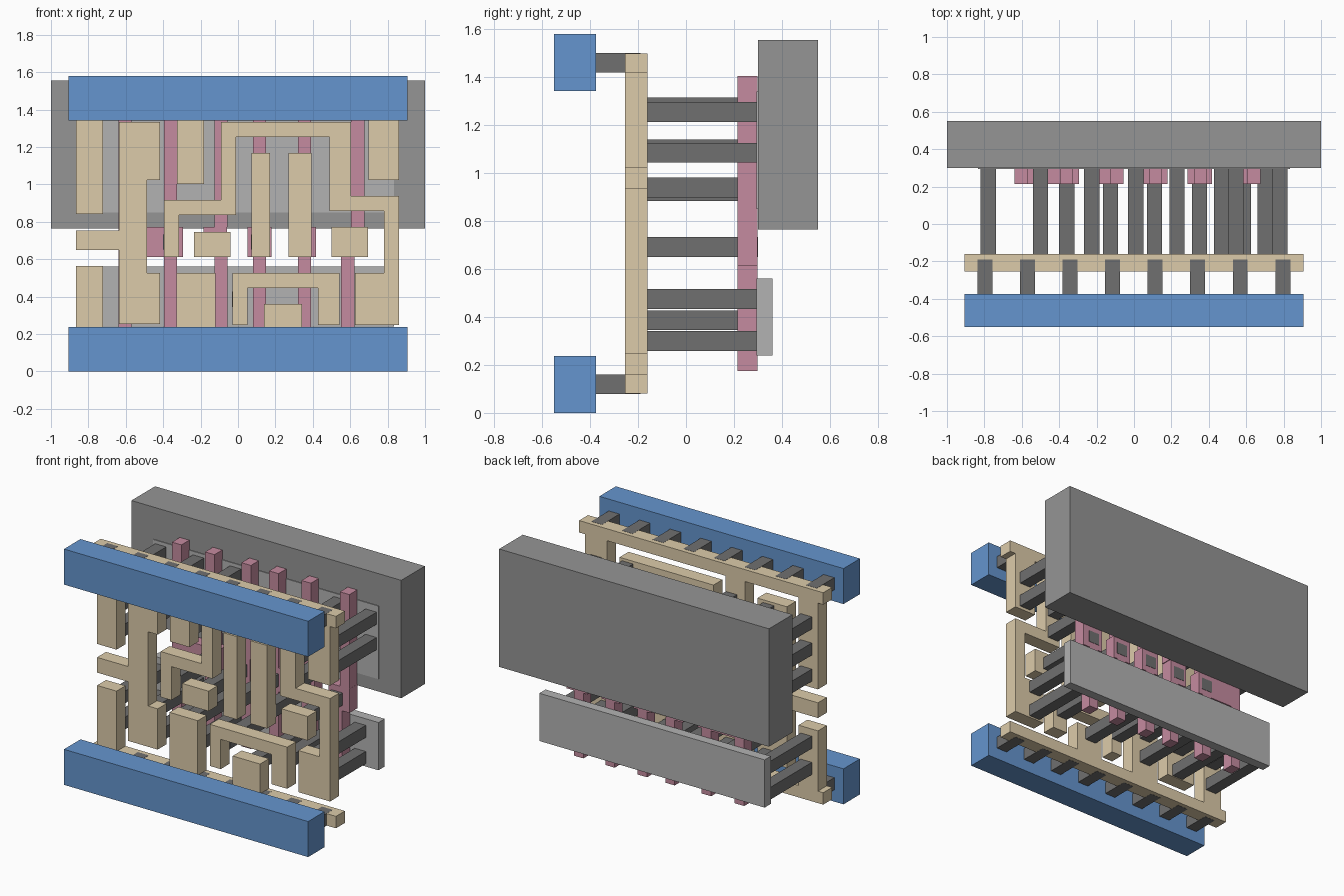
import bpy, bmesh


def material(name, rgb):
    m = bpy.data.materials.new(name)
    m.diffuse_color = (*rgb, 1)
    return m


BLUE = material("blue", (0.13, 0.30, 0.62))
TAN = material("tan", (0.72, 0.60, 0.40))
PINK = material("pink", (0.56, 0.26, 0.35))
DARK = material("dark_grey", (0.16, 0.16, 0.16))
MID = material("mid_grey", (0.30, 0.30, 0.30))
LIGHT = material("light_grey", (0.45, 0.45, 0.45))


def plate(name, outline, y0, y1, mat):
    """Extrude an x-z outline from y0 to y1."""
    bm = bmesh.new()
    face = bm.faces.new([bm.verts.new((x, y0, z)) for x, z in outline])
    ext = bmesh.ops.extrude_face_region(bm, geom=[face])
    moved = [v for v in ext["geom"] if isinstance(v, bmesh.types.BMVert)]
    bmesh.ops.translate(bm, verts=moved, vec=(0, y1 - y0, 0))
    bmesh.ops.recalc_face_normals(bm, faces=bm.faces)
    mesh = bpy.data.meshes.new(name)
    bm.to_mesh(mesh)
    bm.free()
    mesh.materials.append(mat)
    ob = bpy.data.objects.new(name, mesh)
    bpy.context.collection.objects.link(ob)
    return ob


def box(name, x0, x1, z0, z1, y0, y1, mat):
    return plate(name, [(x0, z0), (x1, z0), (x1, z1), (x0, z1)], y0, y1, mat)


def comb(name, zr, teeth, sign):
    """Rail with pads; outline runs along the rail, then back over the pads."""
    outer, inner = zr
    pts = [(-0.905, outer), (0.905, outer), (0.905, inner)]
    for x0, x1, z in reversed(teeth):
        pts += [(x1, inner), (x1, z), (x0, z), (x0, inner)]
    pts.append((-0.905, inner))
    plate(name, pts, MY[0], MY[1], TAN)


MY = (-0.255, -0.16)      # metal layer depth
PY = (0.215, 0.298)       # gate layer depth

# Back slab and the two active strips
box("well_block", -1, 1, 0.765, 1.555, 0.30, 0.55, MID)
box("upper_active_strip", -0.835, 0.835, 0.85, 1.34, 0.295, 0.36, LIGHT)
box("lower_active_strip", -0.835, 0.835, 0.24, 0.56, 0.295, 0.36, LIGHT)

# Front rails with connecting pegs
for tag, z0, pz in (("lower", 0.0, 0.08), ("upper", 1.342, 1.42)):
    box(tag + "_power_rail", -0.905, 0.905, z0, z0 + 0.238, -0.55, -0.375, BLUE)
    for i in range(8):
        x = -0.797 + i * 0.2275
        # peg is a hair taller than the metal so its sides show
        box(f"{tag}_rail_peg", x - 0.04, x + 0.04, pz - 0.001, pz + 0.081,
            -0.375, -0.19, DARK)

# Metal rails with pads
comb("upper_metal_comb", (1.50, 1.42),
     [(-0.866, -0.722, 0.842), (-0.326, -0.182, 1.003), (0.698, 0.861, 1.024)], 1)
comb("lower_metal_comb", (0.08, 0.16),
     [(-0.866, -0.722, 0.564), (-0.33, -0.12, 0.527), (0.139, 0.342, 0.36)], -1)

# Free-standing metal tracks
plate("output_track", [
    (-0.636, 0.254), (-0.417, 0.254), (-0.417, 0.527), (-0.487, 0.527),
    (-0.487, 1.024), (-0.417, 1.024), (-0.417, 1.334), (-0.636, 1.334),
    (-0.636, 0.752), (-0.866, 0.752), (-0.866, 0.65), (-0.636, 0.65)], *MY, TAN)
plate("winding_track", [
    (-0.395, 0.612), (-0.315, 0.612), (-0.315, 0.837), (-0.012, 0.837),
    (-0.012, 1.254), (0.49, 1.254), (0.49, 0.858), (0.781, 0.858),
    (0.781, 0.527), (0.626, 0.527), (0.626, 0.248), (0.861, 0.248),
    (0.861, 0.938), (0.605, 0.938), (0.605, 1.334), (-0.092, 1.334),
    (-0.092, 0.917), (-0.395, 0.917)], *MY, TAN)
plate("arch_track", [
    (-0.03, 0.248), (0.05, 0.248), (0.05, 0.447), (0.428, 0.447),
    (0.428, 0.248), (0.543, 0.248), (0.543, 0.527), (-0.03, 0.527)], *MY, TAN)
for x0, x1, z1 in ((0.072, 0.17, 1.168), (0.27, 0.394, 1.168),
                   (-0.235, -0.04, 0.746), (0.5, 0.695, 0.773)):
    box("input_pin", x0, x1, 0.612, z1, *MY, TAN)

# Gate strips, each with a contact pad in the middle
plate("double_gate", [
    (-0.64, 0.175), (-0.57, 0.175), (-0.57, 0.612), (-0.395, 0.612),
    (-0.395, 0.175), (-0.325, 0.175), (-0.325, 0.612), (-0.294, 0.612),
    (-0.294, 0.773), (-0.325, 0.773), (-0.325, 1.405), (-0.395, 1.405),
    (-0.395, 0.773), (-0.57, 0.773), (-0.57, 1.405), (-0.64, 1.405)], *PY, PINK)
for lo, hi, p0, p1 in ((-0.125, -0.125, -0.185, -0.06), (0.08, 0.08, 0.05, 0.18),
                       (0.32, 0.32, 0.285, 0.417), (0.552, 0.605, 0.52, 0.676)):
    plate("gate", [
        (lo, 0.175), (lo + 0.07, 0.175), (lo + 0.07, 0.612), (p1, 0.612),
        (p1, 0.773), (hi + 0.07, 0.773), (hi + 0.07, 1.405), (hi, 1.405),
        (hi, 0.773), (p0, 0.773), (p0, 0.612), (lo, 0.612)], *PY, PINK)

# Contact posts joining the metal to the layers behind
posts = {
    -0.78: (0.925, 1.10, 1.275, 0.30, 0.475),
    -0.50: (1.10, 1.275, 0.30, 0.475),
    -0.36: (0.692,),
    -0.225: (1.10, 1.275, 0.30, 0.475),
    -0.126: (0.692,),
    0.01: (0.386,),
    0.11: (0.692,),
    0.23: (0.30,),
    0.35: (0.692,),
    0.47: (0.386,),
    0.545: (0.94, 1.10, 1.275),
    0.585: (0.692,),
    0.70: (0.30, 0.475),
    0.78: (1.085, 1.255),
}
for x, heights in posts.items():
    for z in heights:
        box("contact_post", x - 0.041, x + 0.041, z - 0.041, z + 0.041,
            -0.16, 0.30, DARK)
